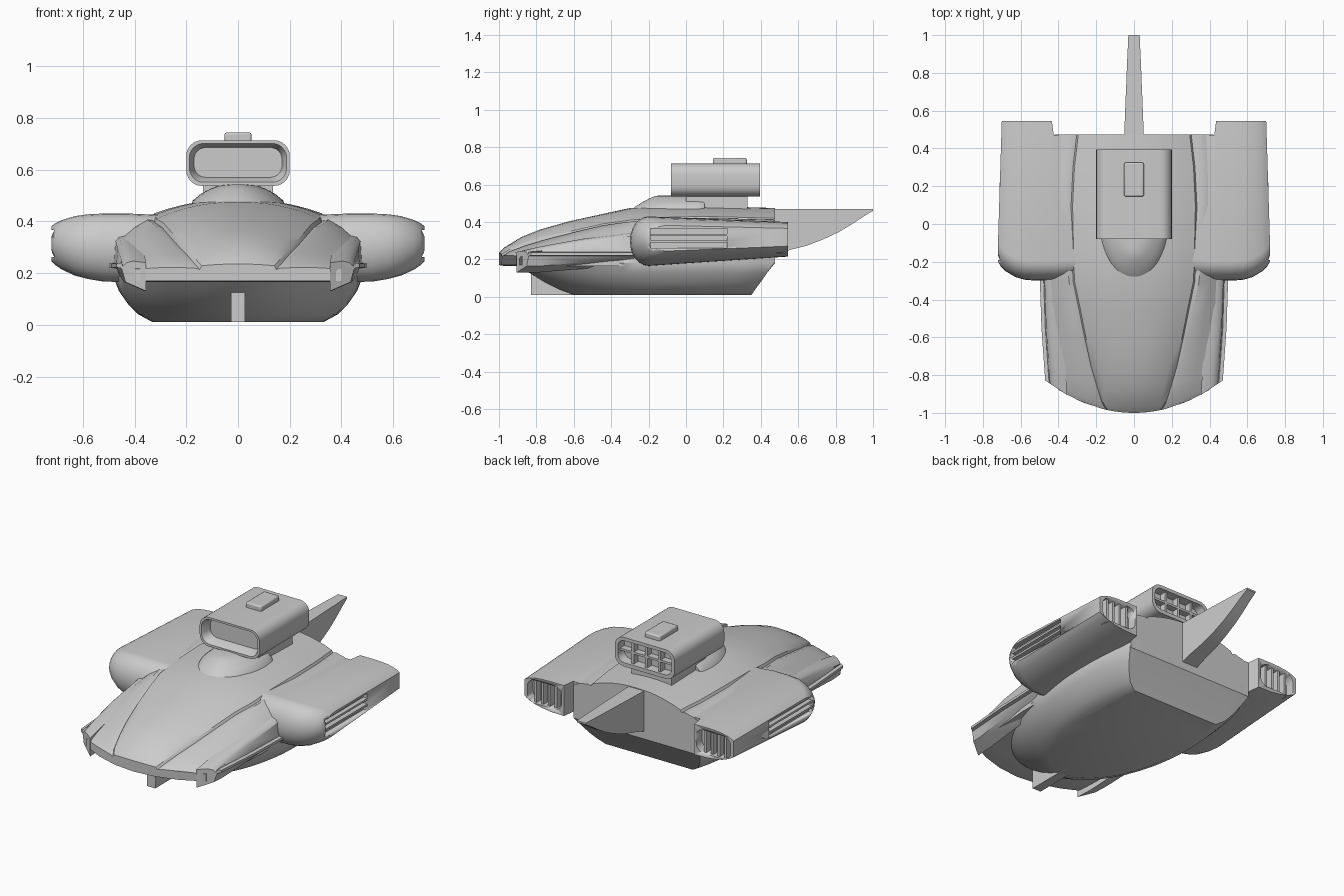
import bpy, bmesh, math
from math import sin, cos, pi

if "Cube" in bpy.data.objects:
    bpy.data.objects.remove(bpy.data.objects["Cube"])


def finish(name, bm, mirror=False, angle=35):
    bmesh.ops.recalc_face_normals(bm, faces=bm.faces[:])
    me = bpy.data.meshes.new(name)
    bm.to_mesh(me)
    bm.free()
    ob = bpy.data.objects.new(name, me)
    bpy.context.collection.objects.link(ob)
    bpy.ops.object.select_all(action='DESELECT')
    ob.select_set(True)
    bpy.context.view_layer.objects.active = ob
    bpy.ops.object.shade_smooth_by_angle(angle=math.radians(angle))
    if mirror:
        mod = ob.modifiers.new("mirror", 'MIRROR')
        mod.use_axis[0] = True
    return ob


def loft(name, rings, **kw):
    """Closed skin through rings of equal point count, capped at both ends."""
    bm = bmesh.new()
    vs = [[bm.verts.new(p) for p in r] for r in rings]
    n = len(vs[0])
    for a, b in zip(vs, vs[1:]):
        for i in range(n):
            j = (i + 1) % n
            bm.faces.new((a[i], a[j], b[j], b[i]))
    bm.faces.new(vs[0])
    bm.faces.new(vs[-1])
    return finish(name, bm, **kw)


def boxes(name, specs, **kw):
    """One object from (x0, x1, y0, y1, z0, z1) boxes."""
    bm = bmesh.new()
    for x0, x1, y0, y1, z0, z1 in specs:
        vs = bmesh.ops.create_cube(bm, size=1)['verts']
        for v in vs:
            v.co.x = (x0 + x1) / 2 + v.co.x * (x1 - x0)
            v.co.y = (y0 + y1) / 2 + v.co.y * (y1 - y0)
            v.co.z = (z0 + z1) / 2 + v.co.z * (z1 - z0)
    return finish(name, bm, **kw)


def plan_ring(z, a, yf, back, yr, n=64):
    """Plan outline: elliptical front, elliptical rear cut straight at yr."""
    pts = []
    for i in range(n):
        t = 2 * pi * i / n
        s = sin(t)
        y = s * back if s > 0 else -s * yf
        x = a * cos(t)
        if y > yr:
            lim = a * math.sqrt(1 - (yr / back) ** 2)
            # spread the clipped points evenly along the straight edge
            t0 = math.asin(yr / back)
            x = lim * (1 - 2 * (t - t0) / (pi - 2 * t0))
            y = yr
        pts.append((x, y, z))
    return pts


def rounded_rect(y, x, z0, z1, r, k=6):
    pts = []
    for cx, cz, a0 in ((x - r, z1 - r, 0), (r - x, z1 - r, 90),
                       (r - x, z0 + r, 180), (x - r, z0 + r, 270)):
        for i in range(k + 1):
            a = math.radians(a0 + 90 * i / k)
            pts.append((cx + r * cos(a), y, cz + r * sin(a)))
    return pts


# lower hull: flat bottom, bowl sides, sloped transom
loft("lower_hull", [plan_ring(*p) for p in (
    (.01, .33, -.60, .75, .35), (.04, .385, -.68, .80, .37),
    (.08, .425, -.76, .90, .40), (.13, .46, -.84, 1.0, .435),
    (.18, .48, -.90, 1.0, .475), (.25, .47, -.80, 1.0, .475))])


# upper hull: raised central hump, creased deck either side, curved nose edge
def deck_section(y, zc, w1, ze, w2, zo, zb):
    half = [(u / 6 * w1, zc - (zc - ze) * (u / 6) ** 2.2) for u in range(7)]
    half += [(w1 + .008, ze - .014), (w1 + .03, ze - .008),
             ((w1 + w2) / 2 + .02, (ze + zo) / 2), (w2, zo), (w2, zb)]
    under = [(w2 * .66, zb), (w2 * .33, zb), (0, zb)]
    right = half + under
    pts = right + [(-x, z) for x, z in right[-2:0:-1]]
    fade = min(1, max(0, (-.3 - y) / .7))
    return [(x, y + .76 * x * x * fade, z) for x, z in pts]


loft("upper_hull", [deck_section(*s) for s in (
    (-1.0, .235, .14, .228, .40, .215, .17), (-.97, .265, .16, .25, .405, .225, .165),
    (-.88, .32, .19, .285, .41, .245, .165), (-.78, .36, .22, .315, .42, .265, .165),
    (-.62, .405, .255, .355, .43, .295, .165), (-.46, .44, .285, .39, .44, .32, .165),
    (-.30, .475, .315, .41, .44, .34, .165), (-.15, .485, .32, .425, .44, .36, .17),
    (.10, .485, .325, .43, .425, .40, .18), (.30, .48, .315, .425, .42, .39, .18),
    (.475, .475, .295, .42, .42, .38, .18))])

# fenders flanking the nose, with a thin side ledge
fender = []
for y, xi, xo, top, bot, sweep in ((-.905, .355, .445, .24, .13, .06), (-.80, .36, .45, .262, .13, .03),
                                   (-.55, .37, .465, .305, .15, 0), (-.25, .38, .475, .345, .18, 0)):
    prof = [(xi, bot), (xi, top), (xi + .05, top + .006), (xo - .015, top), (xo, top - .015),
            (xo + .005, .24), (xo + .025, .237), (xo + .025, .222), (xo + .005, .218), (xo - .01, bot + .035)]
    fender.append([(x, y + sweep * (x - xi) / (xo - xi), z) for x, z in prof])
loft("front_fender", fender, mirror=True)


# side engine pods
def pod_section(x, yf, yr, lo, hi):
    h, c = hi - lo, (hi + lo) / 2
    d = .1
    pts = []
    for i in range(13):
        a = pi / 2 + pi * i / 12
        pts.append((x, yf + d + d * cos(a), c + h / 2 * sin(a)))
    out = max(0, x - .6) / .12 * .02
    z0, z1 = lo + h * .19, hi - h * .115
    pts += [(x - out, yr, z0), (x - out, yr, z1)]
    return pts


pod = loft("engine_pod", [pod_section(*s) for s in (
    (.20, -.28, .47, .19, .42), (.425, -.30, .47, .165, .43), (.435, -.30, .545, .165, .43),
    (.52, -.30, .545, .167, .43), (.58, -.295, .545, .177, .427), (.63, -.28, .545, .19, .42),
    (.68, -.25, .545, .213, .405), (.705, -.225, .545, .23, .393), (.72, -.20, .545, .245, .382))])
rear = [[(x + .565, y, z) for x, _, z in rounded_rect(0, .115, .24, .38, .05)] for y in (.49, .6)]
for cutter in (boxes("side_vent_cutter", [(.685, .76, -.19, .22, .262, .366)]),
               loft("rear_vent_cutter", rear)):
    cutter.hide_render = True
    cutter.hide_viewport = False
    cutter.display_type = 'WIRE'
    mod = pod.modifiers.new("vent", 'BOOLEAN')
    mod.operation = 'DIFFERENCE'
    mod.solver = 'EXACT'
    mod.object = cutter
mod = pod.modifiers.new("mirror", 'MIRROR')

# vent slats
boxes("side_vent_slats", [(.68, .712, -.19, .22, z - .006, z + .006) for z in (.297, .331)], mirror=True)
boxes("rear_vent_slats", [(x - .007, x + .007, .485, .53, .235, .385)
                          for x in (.50, .545, .59, .635)], mirror=True)

# canopy bump in front of the intake
loft("canopy", [plan_ring(*p) for p in (
    (.44, .19, -.32, .3, .1), (.48, .175, -.275, .3, .1), (.505, .145, -.235, .3, .1),
    (.527, .105, -.195, .3, .1), (.539, .07, -.165, .3, .1), (.543, .03, -.13, .3, .1))])

# roof intake: hollow mouth at both ends, neck and cap
loft("roof_intake", [rounded_rect(*p) for p in (
    (-.02, .17, .57, .685, .045), (-.07, .182, .557, .696, .05), (-.08, .188, .551, .701, .055),
    (-.08, .20, .537, .713, .06), (.395, .20, .537, .713, .06),
    (.395, .18, .56, .693, .045), (.34, .175, .562, .69, .045))])
boxes("intake_neck", [(-.135, .135, 0, .33, .44, .55)])
cap = boxes("intake_cap", [(-.052, .052, .145, .325, .70, .743)])
bev = cap.modifiers.new("bevel", 'BEVEL')
bev.width, bev.segments = .008, 2
boxes("intake_grille", [(-.175, .175, .33, .38, .62, .633)]
      + [(x - .007, x + .007, .33, .38, .56, .692) for x in (-.09, 0, .09)])

# tail fin
loft("tail_fin", [[(-w, y, b), (w, y, b), (w, y, .47), (-w, y, .47)] for y, w, b in (
    (.44, .053, .215), (.545, .049, .248), (.65, .045, .275), (.74, .041, .31), (.82, .038, .348),
    (.89, .035, .39), (.95, .032, .43), (1.0, .03, .46))])

# keel peg under the nose
boxes("keel_peg", [(-.028, .028, -.83, -.55, .01, .13)])
